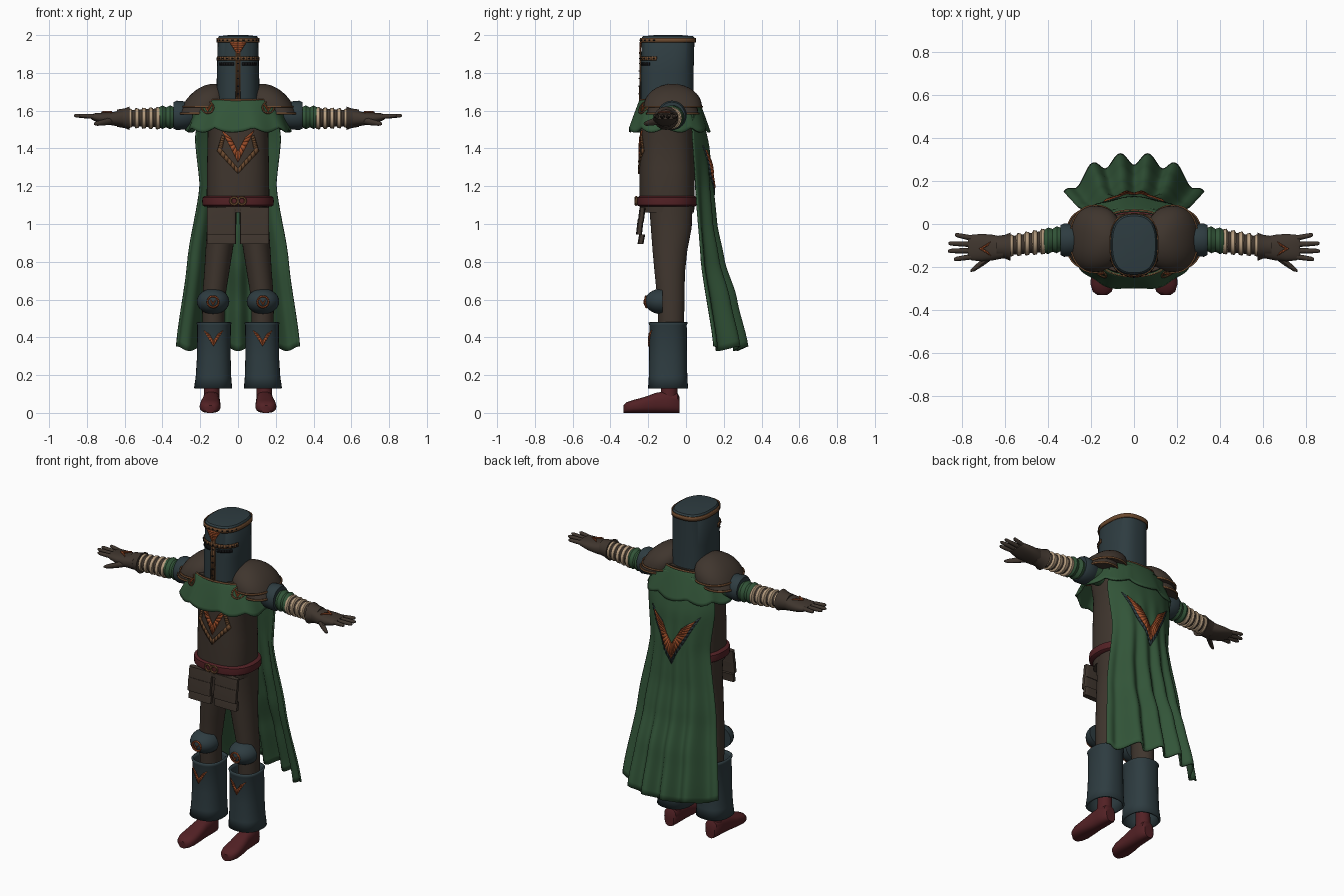
import bpy, bmesh, math
from math import sin, cos, pi
from mathutils import Vector
from mathutils.bvhtree import BVHTree

cube = bpy.data.objects.get("Cube")
if cube:
    bpy.data.objects.remove(cube, do_unlink=True)


def material(name, r, g, b):
    m = bpy.data.materials.new(name)
    m.use_nodes = True
    m.diffuse_color = (r, g, b, 1)
    shader = m.node_tree.nodes["Principled BSDF"]
    shader.inputs["Base Color"].default_value = (r, g, b, 1)
    shader.inputs["Roughness"].default_value = 0.8
    return m


STEEL = material("blue grey steel", .027, .045, .052)
GREEN = material("forest green cloth", .032, .09, .04)
BROWN = material("brown leather", .05, .036, .027)
RED = material("dark red leather", .085, .015, .018)
ORANGE = material("burnt orange", .38, .085, .025)
BRASS = material("dull brass", .15, .068, .028)
BEIGE = material("beige wrap", .46, .33, .21)
BLACK = material("black", .006, .006, .007)
parts = []


def make(name, mat, verts, faces, thick=0):
    mesh = bpy.data.meshes.new(name)
    mesh.from_pydata(verts, [], faces)
    bm = bmesh.new()
    bm.from_mesh(mesh)
    bmesh.ops.recalc_face_normals(bm, faces=bm.faces)
    bm.to_mesh(mesh)
    bm.free()
    mesh.materials.append(mat)
    obj = bpy.data.objects.new(name, mesh)
    bpy.context.collection.objects.link(obj)
    if thick:
        mod = obj.modifiers.new("thickness", "SOLIDIFY")
        mod.thickness, mod.offset = thick, 0
    parts.append(obj)
    return obj


def loft(name, mat, secs, axis="z", n=32, e=2, cap=True, thick=0):
    """Skin superellipse sections (cx, cy, cz, ra, rb) set across an axis."""
    verts, faces = [], []
    for cx, cy, cz, ra, rb in secs:
        for i in range(n):
            a = 2 * pi * i / n
            p = math.copysign(abs(cos(a)) ** (2 / e), cos(a)) * ra
            q = math.copysign(abs(sin(a)) ** (2 / e), sin(a)) * rb
            d = {"x": (0, p, q), "y": (p, 0, q), "z": (p, q, 0)}[axis]
            verts.append((cx + d[0], cy + d[1], cz + d[2]))
    for r in range(len(secs) - 1):
        for i in range(n):
            j = (i + 1) % n
            faces.append((r * n + i, r * n + j, (r + 1) * n + j, (r + 1) * n + i))
    if cap:
        faces += [tuple(range(n)), tuple(range(len(verts) - n, len(verts)))]
    return make(name, mat, verts, faces, thick)


def grid(name, mat, f, nu, nv, thick):
    verts = [f(i / nu, j / nv) for j in range(nv + 1) for i in range(nu + 1)]
    w = nu + 1
    faces = [(j * w + i, j * w + i + 1, (j + 1) * w + i + 1, (j + 1) * w + i)
             for j in range(nv) for i in range(nu)]
    return make(name, mat, verts, faces, thick)


# Directions along which thin plates are pressed onto a part
def front(u, v): return Vector((u, -2, v)), Vector((0, 1, 0))
def back(u, v): return Vector((u, 2, v)), Vector((0, -1, 0))
def around(u, v):
    d = Vector((sin(u), -cos(u), 0))
    return Vector((0, -.1, v)) + d * 2, -d


def decal(name, mat, target, quads, cast=front, lift=.004, n=6, thick=.007):
    tree = BVHTree.FromPolygons([v.co for v in target.data.vertices],
                                [tuple(p.vertices) for p in target.data.polygons])
    verts, faces = [], []
    for quad in quads:
        a, b, c, d = map(Vector, quad)
        for i in range(n):
            pts = []
            for s, t in ((i, 0), (i, 1), (i + 1, 1), (i + 1, 0)):
                p = a.lerp(d, s / n).lerp(b.lerp(c, s / n), t)
                origin, direction = cast(p.x, p.y)
                hit = tree.ray_cast(origin, direction)[0]
                if hit:
                    pts.append(hit - direction * lift)
            if len(pts) == 4:
                faces.append(tuple(range(len(verts), len(verts) + 4)))
                verts += pts
    return make(name, mat, verts, faces, thick)


def vee(cu, cv, w, h):
    return [[(cu + s * w * x, cv + h * y) for x, y in ((1, .5), (.45, .28), (0, -.15), (0, -.5))]
            for s in (-1, 1)]


def hoop(cu, cv, r, width, n=20):
    p = [(cos(2 * pi * i / n), sin(2 * pi * i / n)) for i in range(n + 1)]
    return [[(cu + k * x, cv + k * y) for k, (x, y) in
             ((r, p[i]), (r - width, p[i]), (r - width, p[i + 1]), (r, p[i + 1]))] for i in range(n)]


def bar(u0, u1, v0, v1):
    return [[(u0, v0), (u0, v1), (u1, v1), (u1, v0)]]


def interp(x, table):
    for (x0, y0), (x1, y1) in zip(table, table[1:]):
        if x <= x1:
            t = (x - x0) / (x1 - x0)
            return y0 + (y1 - y0) * (t * t * (3 - 2 * t) * .4 + t * .6)
    return table[-1][1]


# Helmet with bands, eye slits and rivets
helmet = loft("helmet", STEEL, [(0, -.1, 1.62, .115, .14), (0, -.1, 1.8, .112, .14), (0, -.095, 1.985, .107, .14),
                                (0, -.095, 1.994, .1, .132), (0, -.095, 2, .05, .07)], n=48, e=2.6)
loft("helmet_top_band", BRASS, [(0, -.096, z, .112, .145) for z in (1.96, 1.985)], n=48, e=2.6, cap=False, thick=.006)
decal("helmet_brow_band", BRASS, helmet, bar(-1.1, 1.1, 1.865, 1.887), around, n=20)
decal("helmet_nose_band", BRASS, helmet, bar(-.014, .014, 1.66, 1.965), lift=.005)
decal("helmet_brow_wedge", ORANGE, helmet, [[(s * .045, 1.962), (0, 1.962), (0, 1.9), (s * .012, 1.91)]
                                            for s in (-1, 1)], lift=.007)
decal("eye_slits", BLACK, helmet, bar(.15, .8, 1.838, 1.855) + bar(-.8, -.15, 1.838, 1.855), around, .002, thick=.004)
spots = [(k * .2, z) for k in range(-5, 6) for z in (1.876, 1.973)] + [(0, 1.69 + k * .04) for k in range(5)]
decal("helmet_rivets", BLACK, helmet, [bar(u - .03, u + .03, z - .0035, z + .0035)[0] for u, z in spots],
      around, .009, 1, .004)

# Tunic, emblems and belt
tunic = loft("tunic", BROWN, [(0, -.1, 1.06, .158, .143), (0, -.1, 1.14, .166, .146), (0, -.1, 1.3, .164, .146),
                              (0, -.1, 1.5, .16, .142), (0, -.095, 1.6, .19, .14), (0, -.09, 1.66, .185, .14)],
             n=48, e=2.5)
decal("chest_emblem", ORANGE, tunic, vee(0, 1.41, .085, .17))
decal("chest_chevron", BRASS, tunic, [[(s * .11, 1.385), (s * .1, 1.41), (0, 1.295), (0, 1.265)] for s in (-1, 1)]
      + [[(s * .11, 1.385), (s * .085, 1.4), (s * .07, 1.46), (s * .085, 1.47)] for s in (-1, 1)])
loft("belt", RED, [(0, -.1, z, rx, rx - .03) for z, rx in
                   ((1.093, .178), (1.1, .188), (1.12, .19), (1.14, .188), (1.148, .176))], n=48, e=2.4)
for s in (-1, 1):
    bpy.ops.mesh.primitive_torus_add(location=(s * .02, -.264, 1.122), rotation=(pi / 2, 0, s * .15),
                                     major_radius=.02, minor_radius=.007, major_segments=16, minor_segments=6)
    buckle = bpy.context.object
    buckle.name = "belt_buckle_loop"
    buckle.data.materials.append(BRASS)
    parts.append(buckle)

# Shoulder mantle with a scalloped hem
def mantle_point(u, v):
    a = 2 * pi * u
    wave = 1 + .025 * v * sin(9 * a)
    rx, ry = .19 + .085 * v ** .8, .15 + .06 * v ** .9
    x = math.copysign(abs(cos(a)) ** .85, cos(a)) * rx * wave
    y = math.copysign(abs(sin(a)) ** .85, sin(a)) * ry * wave - .09
    return x, y, 1.66 - v * (.15 + .025 * abs(sin(5 * a + .4)))

mantle = grid("mantle", GREEN, mantle_point, 96, 10, .01)
loft("collar_trim", BRASS, [(0, -.09, z, .195, .155) for z in (1.65, 1.662)], n=48, e=2.3, cap=False, thick=.008)

# Long folded cape
WIDTH = [(.34, .325), (.8, .265), (1.2, .2), (1.45, .225), (1.63, .2)]
REAR = [(.34, .3), (.6, .245), (.8, .185), (1, .15), (1.2, .137), (1.4, .12), (1.63, .07)]
EDGE = [(.34, .12), (.8, .065), (1.2, .045), (1.63, .03)]

def cape_point(u, v):
    u = 2 * u - 1
    z = 1.63 - 1.29 * v
    rear, edge = interp(z, REAR), interp(z, EDGE)
    fold = -cos(5 * pi * u) * .028 * max(0, v - .15) / .85
    y = rear - (rear - edge) * abs(u) ** 2.6 + fold
    return u * interp(z, WIDTH), y, z - .012 * v * cos(5 * pi * u)

cape = grid("cape", GREEN, cape_point, 80, 40, .01)
decal("cape_emblem_border", STEEL, cape, vee(0, 1.26, .165, .31), back, .007, 12)
decal("cape_emblem", ORANGE, cape, vee(0, 1.265, .14, .255), back, .011, 12)

for s, side in ((1, "left"), (-1, "right")):
    # Pauldron layers and mantle badge
    def shell(name, cx, lean, rx, ry, z, h):
        ts = [k * pi / 2 / 8 for k in range(8)] + [1.5]
        loft(f"{side}_{name}", BROWN, [(s * (cx - lean * sin(t)), -.07, z + h * sin(t), rx * cos(t), ry * cos(t))
                                       for t in ts], e=2.3)
        loft(f"{side}_{name}_rim", BRASS, [(s * cx, -.07, z + k, rx + .002, ry + .002) for k in (-.004, .006)],
             e=2.3, cap=False, thick=.007)
    shell("pauldron", .18, .05, .115, .155, 1.62, .122)
    shell("pauldron_lower_plate", .215, .04, .1, .135, 1.585, .11)
    decal(f"{side}_mantle_badge_ring", BRASS, mantle, hoop(s * .16, 1.617, .034, .008), lift=.009, n=1)
    decal(f"{side}_mantle_badge", ORANGE, mantle, vee(s * .16, 1.615, .026, .045), lift=.009)

    # Arm cup, sleeve and wrapped forearm
    loft(f"{side}_arm_cup", STEEL, [(s * x, -.075, 1.575, r, r) for x, r in
                                    ((.24, .06), (.27, .073), (.325, .078), (.342, .07))], "x")
    loft(f"{side}_sleeve", GREEN, [(s * x, -.07 - (x - .33) * .12, 1.565, r, r) for x, r in
                                   ((.2, .055), (.34, .054), (.36, .063), (.38, .053), (.4, .062), (.425, .05))], "x")
    loft(f"{side}_forearm", BROWN, [(s * .41, -.08, 1.562, .05, .05), (s * .6, -.104, 1.56, .042, .042)], "x")
    for k in range(5):
        x, r = .425 + k * .037, .06 - k * .002
        y = -.07 - (x - .33) * .125
        loft(f"{side}_forearm_wrap", BEIGE, [(s * (x + d), y, 1.56, r - c, r - c) for d, c in
                                             ((-.013, .012), (-.01, .003), (.006, 0), (.013, .01))], "x", 20)

    # Glove with cuff, fingers and thumb
    loft(f"{side}_glove_cuff", BROWN, [(s * x, -.106, 1.56, r, r - .004) for x, r in
                                       ((.575, .066), (.6, .056), (.64, .05))], "x", 16)
    hand = loft(f"{side}_hand", BROWN, [(s * x, -.11, z, w, h) for x, z, w, h in
                                        ((.61, 1.56, .05, .045), (.66, 1.557, .06, .036), (.71, 1.56, .064, .03),
                                         (.755, 1.565, .06, .022), (.775, 1.567, .052, .014))], "x", e=2.4)
    for y0, y1, x1 in ((-.066, -.05, .835), (-.095, -.09, .865), (-.124, -.126, .868), (-.152, -.165, .84)):
        loft(f"{side}_finger", BROWN, [(s * (.755 + (x1 - .755) * t), y0 + (y1 - y0) * t, 1.568 + .006 * t, r, r)
                                       for t, r in ((0, .013), (.5, .012), (.9, .01), (1, .005))], "x", 10)
    loft(f"{side}_thumb", BROWN, [(s * x, y, z, r, r) for x, y, z, r in
                                  ((.655, -.14, 1.55, .02), (.7, -.175, 1.54, .018), (.745, -.208, 1.532, .013),
                                   (.762, -.218, 1.53, .006))], "x", 10)
    decal(f"{side}_hand_badge", ORANGE, hand, vee(0, 0, .034, .055),
          lambda u, v: (Vector((s * (.695 - v), -.115 + u, 3)), Vector((0, 0, -1))))

    # Hip plates
    for z, h, y in ((1.05, .075, -.23), (.985, .08, -.24), (.92, .05, -.232)):
        loft(f"{side}_hip_plate", BROWN, [(s * .088, y - k, z + d * h / 2, .077, .016) for d, k in
                                          ((-1, .008), (-.8, .008), (1, 0))], n=24, e=5)

    # Leg, knee guard, shin guard and boot
    loft(f"{side}_leg", BROWN, [(s * cx, cy, z, rx, ry) for z, cx, cy, rx, ry in
                                ((1.1, .085, -.08, .08, .115), (.98, .087, -.078, .077, .108),
                                 (.86, .1, -.085, .072, .092), (.74, .113, -.086, .066, .08),
                                 (.6, .13, -.08, .06, .072), (.4, .13, -.078, .058, .066))])
    knee = loft(f"{side}_knee_guard", STEEL, [(s * .132, -.125 - .093 * sin(t), .59, .086 * cos(t), .068 * cos(t))
                                              for t in [k * pi / 16 for k in range(8)] + [1.5]], "y")
    decal(f"{side}_knee_badge_ring", ORANGE, knee, hoop(s * .132, .588, .033, .007), n=1)
    decal(f"{side}_knee_badge", ORANGE, knee, vee(s * .132, .586, .02, .036))
    shin = loft(f"{side}_shin_guard", STEEL, [(s * cx, -.095, z, rx, ry) for z, cx, rx, ry in
                                              ((.48, .127, .088, .099), (.465, .127, .083, .093),
                                               (.3, .128, .083, .094), (.19, .13, .088, .096), (.13, .132, .095, .1))],
                e=2.4, cap=False, thick=.012)
    decal(f"{side}_shin_badge", ORANGE, shin, vee(s * .13, .395, .052, .085), lift=.009)
    loft(f"{side}_ankle", RED, [(s * .14, -.09, .06, .042, .045), (s * .138, -.088, .2, .04, .042)])
    loft(f"{side}_boot", RED, [(s * x, y, h, w, h) for y, x, w, h in
                               ((-.035, .14, .03, .042), (-.045, .14, .04, .052), (-.1, .141, .045, .058),
                                (-.16, .143, .046, .053), (-.22, .146, .053, .042), (-.28, .148, .055, .034),
                                (-.315, .148, .044, .028), (-.33, .148, .024, .02))], "y", e=2.6)

# Smooth shading that keeps sharp edges
bpy.ops.object.select_all(action="DESELECT")
for obj in parts:
    obj.select_set(True)
bpy.context.view_layer.objects.active = parts[0]
bpy.ops.object.shade_smooth_by_angle(angle=math.radians(40))
